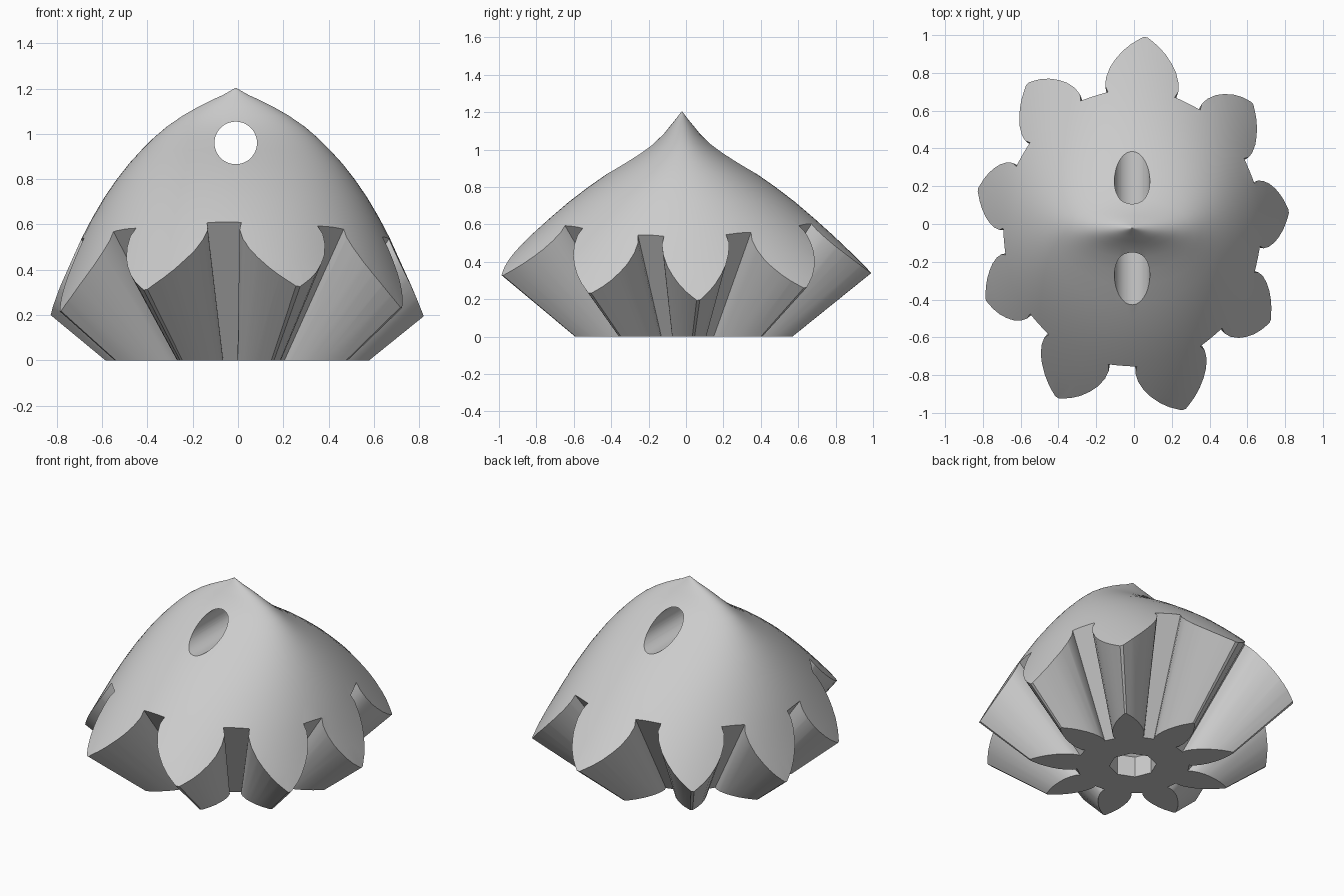
import bpy, bmesh, math

cube = bpy.data.objects.get("Cube")
if cube:
    bpy.data.objects.remove(cube, do_unlink=True)

CX, CY = -0.01, -0.022       # axis of the body
FLARE = 2.1                  # outward growth of the petals per unit of height

grey = bpy.data.materials.new("plain grey")
grey.use_nodes = True
grey.diffuse_color = (0.6, 0.6, 0.6, 1)
grey.node_tree.nodes["Principled BSDF"].inputs["Base Color"].default_value = grey.diffuse_color


def loft(name, rings, helper=True):
    """Skin a closed solid through rings of equal point count."""
    bm = bmesh.new()
    rows = [[bm.verts.new(p) for p in ring] for ring in rings]
    n = len(rows[0])
    for low, high in zip(rows, rows[1:]):
        for i in range(n):
            j = (i + 1) % n
            bm.faces.new((low[i], low[j], high[j], high[i]))
    bm.faces.new(rows[0][::-1])
    bm.faces.new(rows[-1])
    bmesh.ops.recalc_face_normals(bm, faces=bm.faces)
    mesh = bpy.data.meshes.new(name)
    bm.to_mesh(mesh)
    bm.free()
    mesh.materials.append(grey)
    ob = bpy.data.objects.new(name, mesh)
    bpy.context.collection.objects.link(ob)
    ob.hide_render = helper
    return ob


def ellipse(a, b, z, n):
    return [(CX + a * math.cos(t), CY + b * math.sin(t), z)
            for t in (math.tau * i / n for i in range(n))]


def boolean(target, tool, operation):
    mod = target.modifiers.new(operation, "BOOLEAN")
    mod.operation, mod.solver, mod.object = operation, "EXACT", tool
    bpy.context.view_layer.objects.active = target
    bpy.ops.object.modifier_apply(modifier=mod.name)
    bpy.data.objects.remove(tool, do_unlink=True)


# Flared flower body: nine pointed petals around the axis
half_petal = [(0.312, 0.078), (0.335, 0.088), (0.37, 0.091), (0.415, 0.087), (0.455, 0.077),
              (0.5, 0.061), (0.54, 0.041), (0.572, 0.02), (0.592, 0.006)]
petal = [(r, -w) for r, w in half_petal] + [(r, w) for r, w in reversed(half_petal)]
outline = []
for k in range(9):
    t = math.radians(86 + 40 * k)
    outline += [(r * math.cos(t) - w * math.sin(t), r * math.sin(t) + w * math.cos(t))
                for r, w in petal]
top = 1.3
body = loft("flower_body", [[(CX + x * (1 + FLARE * z), CY + y * (1 + FLARE * z), z)
                             for x, y in outline] for z in (0, top)], helper=False)

# Domed cap surface: height, half width, half depth
cap = [(-0.1, 0.89, 1.38), (0.1, 0.86, 1.22), (0.2, 0.83, 1.14), (0.33, 0.775, 1.025),
       (0.44, 0.725, 0.915), (0.54, 0.68, 0.81), (0.63, 0.633, 0.71), (0.72, 0.58, 0.605),
       (0.8, 0.525, 0.5), (0.87, 0.47, 0.4), (0.93, 0.415, 0.305), (0.98, 0.365, 0.227),
       (1.03, 0.307, 0.155), (1.08, 0.235, 0.1), (1.12, 0.165, 0.068), (1.15, 0.105, 0.043),
       (1.17, 0.06, 0.027), (1.185, 0.033, 0.016), (1.203, 0.002, 0.002)]
dome = loft("dome_cutter", [ellipse(a, b, z, 96) for z, a, b in cap])
boolean(body, dome, "INTERSECT")

# Round hole through the upper part, front to back
hole = loft("cross_hole_cutter", [[(CX + 0.094 * math.cos(t), y, 0.96 + 0.094 * math.sin(t))
            for t in (math.tau * i / 48 for i in range(48))] for y in (-1, 1)])
boolean(body, hole, "DIFFERENCE")

# Eight-sided socket in the underside
socket = loft("socket_cutter", [ellipse(r, r, z, 8)
              for z, r in ((-0.05, 0.135), (0.13, 0.135), (0.16, 0.1))])
boolean(body, socket, "DIFFERENCE")

# Smooth curved walls, crisp rims
bpy.ops.object.select_all(action="DESELECT")
body.select_set(True)
bpy.context.view_layer.objects.active = body
bpy.ops.object.shade_smooth_by_angle(angle=math.radians(28))
